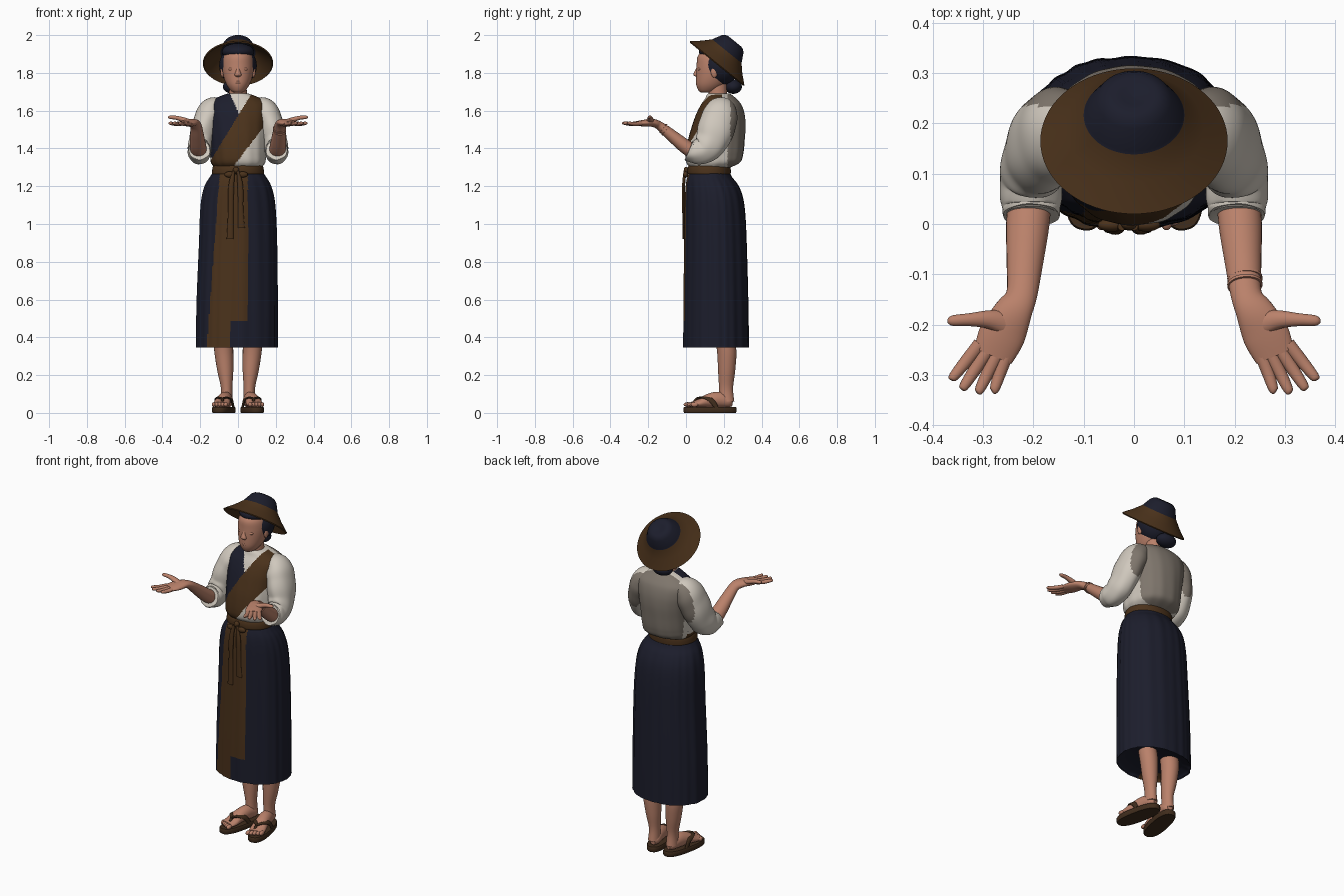
import bpy, bmesh, math
from mathutils import Vector, Matrix


def material(name, rgb):
    m = bpy.data.materials.new(name)
    m.diffuse_color = (*rgb, 1)
    return m


NAVY = material("navy_cloth", (0.0115, 0.0125, 0.025))
BROWN = material("brown_cloth", (0.070, 0.032, 0.011))
SKIN = material("skin", (0.49, 0.22, 0.145))
CREAM = material("cream_cloth", (0.63, 0.58, 0.51))
TAUPE = material("taupe_cloth", (0.21, 0.18, 0.15))
SOLE = material("dark_leather", (0.052, 0.026, 0.012))


def finish(name, bm, mats, rule=None):
    bmesh.ops.recalc_face_normals(bm, faces=bm.faces)
    if rule:
        for f in bm.faces:
            f.material_index = rule(f.calc_center_median())
    me = bpy.data.meshes.new(name)
    bm.to_mesh(me)
    bm.free()
    for m in mats:
        me.materials.append(m)
    ob = bpy.data.objects.new(name, me)
    bpy.context.collection.objects.link(ob)
    return ob


def smooth_path(pts, steps):
    out = []
    for i in range(len(pts) - 1):
        a, b, c, d = (pts[max(0, min(len(pts) - 1, i + k))] for k in (-1, 0, 1, 2))
        for s in range(steps):
            t = s / steps
            out.append([0.5 * (2 * q + (r - p) * t + (2 * p - 5 * q + 4 * r - w) * t * t
                               + (3 * q - p - 3 * r + w) * t ** 3)
                        for p, q, r, w in zip(a, b, c, d)])
    return out + [list(pts[-1])]


def loft(name, pts, mats, n=24, steps=4, flat=False, power=2.0, fold=None,
         rule=None, ref=(1, 0, 0), place=None):
    """Rings (x, y, z, radius_a, radius_b) joined into a closed skin."""
    path = smooth_path(pts, steps) if steps > 1 else [list(p) for p in pts]
    bm = bmesh.new()
    rings = []
    for i, (x, y, z, ra, rb) in enumerate(path):
        c = Vector((x, y, z))
        t = Vector((0, 0, 1))
        if not flat:
            t = (Vector(path[min(i + 1, len(path) - 1)][:3])
                 - Vector(path[max(i - 1, 0)][:3])).normalized()
        r = Vector(ref)
        u = (r - t * r.dot(t)).normalized()
        v = t.cross(u)
        ring = []
        for k in range(n):
            th = 2 * math.pi * k / n
            ct, st = math.cos(th), math.sin(th)
            g = fold(th, i / (len(path) - 1)) if fold else 1
            a = math.copysign(abs(ct) ** (2 / power), ct) * ra * g
            b = math.copysign(abs(st) ** (2 / power), st) * rb * g
            ring.append(bm.verts.new(c + u * a + v * b))
        rings.append(ring)
    for p, q in zip(rings, rings[1:]):
        for k in range(n):
            bm.faces.new((p[k], p[(k + 1) % n], q[(k + 1) % n], q[k]))
    bm.faces.new(rings[0])
    bm.faces.new(rings[-1])
    if place:
        bm.transform(place)
    return finish(name, bm, mats, rule)


def ball(name, c, r, mat, rot=0.0):
    bm = bmesh.new()
    bmesh.ops.create_uvsphere(bm, u_segments=24, v_segments=16, radius=1)
    bm.transform(Matrix.Translation(c) @ Matrix.Rotation(rot, 4, 'X')
                 @ Matrix.Diagonal((*r, 1)))
    return finish(name, bm, [mat])


def slab(z, rx, y0, y1, x=0.0):
    """Horizontal ring from half width, front and back."""
    return (x, (y0 + y1) / 2, z, rx, (y1 - y0) / 2)


# Skirt with pleats and a long front panel
def skirt_rule(c):
    left = -0.098 - 0.067 * (1.24 - c.z) / 0.89
    panel = c.y < 0.13 and left < c.x < 0.052 and not (c.x > -0.04 and c.z < 0.48)
    return 1 if panel else 0


def pleats(th, s):
    k = min(1, (1 - s) * 4)
    return 1 + k * (0.007 * math.sin(22 * th + 2 * math.sin(3 * th))
                    + 0.005 * math.sin(7 * th) + 0.005 * math.sin(13 * th + 5 * s))


loft("skirt", [slab(.375, .17, .04, .28, -.006), slab(.362, .2, .0, .318, -.007),
               slab(.352, .215, -.012, .332, -.007), slab(.37, .216, -.013, .333, -.007),
               slab(.6, .214, -.012, .33, -.005), slab(.9, .206, -.008, .322),
               slab(1.06, .2, -.006, .314), slab(1.15, .19, -.004, .3),
               slab(1.21, .172, .0, .274), slab(1.25, .148, .008, .243),
               slab(1.29, .122, .024, .225)],
     [NAVY, BROWN], n=176, steps=7, flat=True, power=2.12, fold=pleats, rule=skirt_rule)


# Blouse body with a vest side, a diagonal sash and a darker back
def blouse_rule(c):
    if c.y > 0.22:
        return 3
    if c.y > 0.19:
        return 0
    upper = -0.13 + 0.613 * (c.z - 1.36)
    lower = min(-0.02 + 0.76 * (c.z - 1.31), 0.172)
    if upper < c.x < lower:
        return 2
    if -0.145 < c.x < min(upper, -0.45 * (c.z - 1.595)) and c.z > 1.35:
        return 1
    return 0


loft("blouse", [slab(1.295, .12, .028, .225), slab(1.325, .143, .002, .285),
                slab(1.37, .148, -.001, .303), slab(1.45, .152, .012, .311),
                slab(1.52, .158, .032, .315), slab(1.58, .164, .053, .31),
                slab(1.63, .16, .078, .294), slab(1.662, .125, .1, .268),
                slab(1.683, .078, .11, .243), slab(1.692, .05, .118, .228)],
     [CREAM, NAVY, BROWN, TAUPE], n=192, steps=12, flat=True, power=2.25, rule=blouse_rule,
     fold=lambda th, s: 1 + 0.007 * math.sin(15 * th + 5 * s) * (1 - s))

# Waist tie: belt, bow and hanging ends
loft("belt", [slab(1.264, .137, .01, .236), slab(1.272, .138, .007, .237),
              slab(1.302, .134, .01, .236), slab(1.31, .128, .016, .23)],
     [BROWN], n=64, steps=2, flat=True, power=2.12)
ball("bow_knot", (-.01, .002, 1.285), (.016, .014, .018), BROWN)
for s in (1, -1):
    ball("bow_loop", (-.01 + s * .034, -.002, 1.262), (.028, .013, .016), BROWN)
    x = -.012 + s * .012
    loft("tie_end", [(x, -.005, 1.28, .008, .008), (x + s * .012, -.013, 1.2, .015, .008),
                     (x + s * .014, -.013, 1.08, .014, .007),
                     (x + s * .018, -.013, .95 + .03 * s, .018, .006)],
         [BROWN], n=12, flat=True)

# Neck and head
loft("neck", [(0, .175, 1.64, .056, .054), (0, .168, 1.69, .047, .05),
              (0, .165, 1.79, .046, .05)], [SKIN], flat=True)
loft("head", [(0, .11, 1.695, .018, .028), (0, .115, 1.706, .038, .048),
              (0, .13, 1.738, .061, .076), (0, .147, 1.785, .077, .094),
              (0, .155, 1.84, .083, .099), (0, .16, 1.89, .076, .097),
              (0, .168, 1.92, .052, .07), (0, .168, 1.935, .015, .018)],
     [SKIN], n=40, steps=5, flat=True, power=2.05)
loft("nose", [(0, .068, 1.83, .009, .012), (0, .061, 1.81, .012, .015),
              (0, .054, 1.79, .018, .015), (0, .061, 1.779, .012, .008)],
     [SKIN], n=20, flat=True)
for z in (1.757, 1.747):
    ball("lip", (0, .063, z), (.023, .011, .006), SKIN)
for s in (1, -1):
    ball("eyelid", (s * .033, .073, 1.82), (.018, .011, .009), SKIN)
    ball("ear", (s * .083, .15, 1.805), (.01, .018, .03), SKIN)

# Hair and low bun
ball("hair", (0, .18, 1.838), (.1, .1, .105), NAVY, 0.25)
ball("hair_top", (0, .168, 1.912), (.086, .1, .045), NAVY)
ball("hair_bun", (-.02, .25, 1.727), (.06, .046, .038), NAVY)

# Wide hat tipped back
hat = [(.125, .06), (.075, .093), (-.002, .181), (.004, .186), (.046, .138), (.086, .1),
       (.092, .097), (.135, .074), (.148, .06), (.153, .045), (.15, .025), (.145, .004)]
tip = Matrix.Translation((0, .162, 1.848)) @ Matrix.Rotation(-0.68, 4, 'X')
back = tip.inverted()
loft("hat", [(0, 0, h, r, r) for h, r in hat], [BROWN, NAVY], n=72, steps=1, flat=True,
     rule=lambda c: 1 if (back @ c).z > .0875 else 0, place=tip)

# Arms, hands, legs and sandals on both sides
for s in (1, -1):
    side = "left" if s > 0 else "right"
    flip = Matrix.Diagonal((s, 1, 1, 1))
    loft(side + "_sleeve",
         [(.09, .19, 1.615, .05, .058), (.135, .187, 1.6, .07, .085),
          (.17, .168, 1.53, .071, .098), (.194, .135, 1.44, .066, .088),
          (.204, .09, 1.39, .062, .074), (.204, .04, 1.385, .06, .062),
          (.204, .018, 1.392, .055, .055), (.204, .03, 1.388, .045, .045)],
         [CREAM, TAUPE], n=56, steps=8, place=flip, rule=lambda c: 1 if c.y > .235 else 0,
         fold=lambda th, q: 1 + .022 * q * math.sin(6 * th + 14 * q) + .015 * math.sin(40 * q))
    loft(side + "_forearm",
         [(.205, .07, 1.365, .042, .04), (.211, 0, 1.408, .043, .038),
          (.217, -.08, 1.472, .036, .031), (.223, -.14, 1.52, .031, .023),
          (.24, -.175, 1.535, .038, .021), (.262, -.22, 1.534, .046, .018),
          (.28, -.262, 1.532, .04, .012)], [SKIN], n=28, steps=5, place=flip)
    fingers = [(.251, -.255, .281, -.334), (.271, -.258, .311, -.336),
               (.29, -.25, .342, -.329), (.306, -.238, .363, -.31)]
    for x0, y0, x1, y1 in fingers:
        loft(side + "_finger", [(x0, y0, 1.532, .0135, .011),
                                ((x0 + x1) / 2, (y0 + y1) / 2, 1.53, .0125, .0105),
                                (x1 - .004, y1 + .006, 1.534, .0095, .008),
                                (x1, y1, 1.535, .004, .003)], [SKIN], n=12, place=flip)
    loft(side + "_thumb", [(.245, -.2, 1.535, .028, .016), (.285, -.19, 1.55, .019, .014),
                           (.325, -.19, 1.562, .013, .011), (.36, -.192, 1.565, .0105, .009),
                           (.37, -.192, 1.565, .004, .003)],
         [SKIN], n=14, ref=(0, 1, 0), place=flip)

    loft(side + "_leg", [(.06, .216, .06, .032, .04), (.06, .212, .13, .03, .037),
                         (.067, .215, .22, .042, .045), (.075, .216, .32, .05, .051),
                         (.078, .205, .4, .052, .052)], [SKIN], flat=True, place=flip)
    step = flip @ Matrix.Translation((.075, .127, 0)) @ Matrix.Rotation(.2, 4, 'Z')
    loft(side + "_foot", [(0, .12, .055, .015, .02), (0, .1, .058, .031, .03),
                          (0, .05, .07, .036, .042), (0, -.01, .064, .039, .036),
                          (0, -.06, .05, .045, .022), (0, -.1, .044, .042, .014)],
         [SKIN], place=step)
    for i in range(5):
        p = step @ Vector((-.034 + i * .0175, -.115 + i * .006, .044))
        ball(side + "_toe", p, (.0125 - i * .0006, .02, .0125), SKIN)
    loft(side + "_sole", [(0, 0, 0, .05, .138), (0, 0, .006, .053, .142),
                          (0, 0, .026, .053, .142), (0, 0, .031, .05, .139)],
         [SOLE], n=48, steps=1, flat=True, power=2.5, place=step)
    for k in (1, -1):
        loft(side + "_strap", [(k * .047, .025, .028, .012, .006), (k * .042, 0, .065, .014, .006),
                               (k * .026, -.035, .08, .014, .006),
                               (-.006, -.07, .073, .009, .006), (-.012, -.09, .05, .005, .005)],
             [SOLE], n=12, ref=(0, 1, 0), place=step)

# Bracelet on one wrist
for dy in (0, .012):
    loft("bracelet", [(.22, -.118 + dy, 1.503 - dy, .035, .03),
                      (.2205, -.123 + dy, 1.507 - dy, .035, .03)], [SKIN], n=28, steps=1)

# Smooth shading with sharp edges kept
bpy.ops.object.select_all(action='SELECT')
bpy.context.view_layer.objects.active = bpy.data.objects["blouse"]
bpy.ops.object.shade_smooth_by_angle(angle=math.radians(40))
